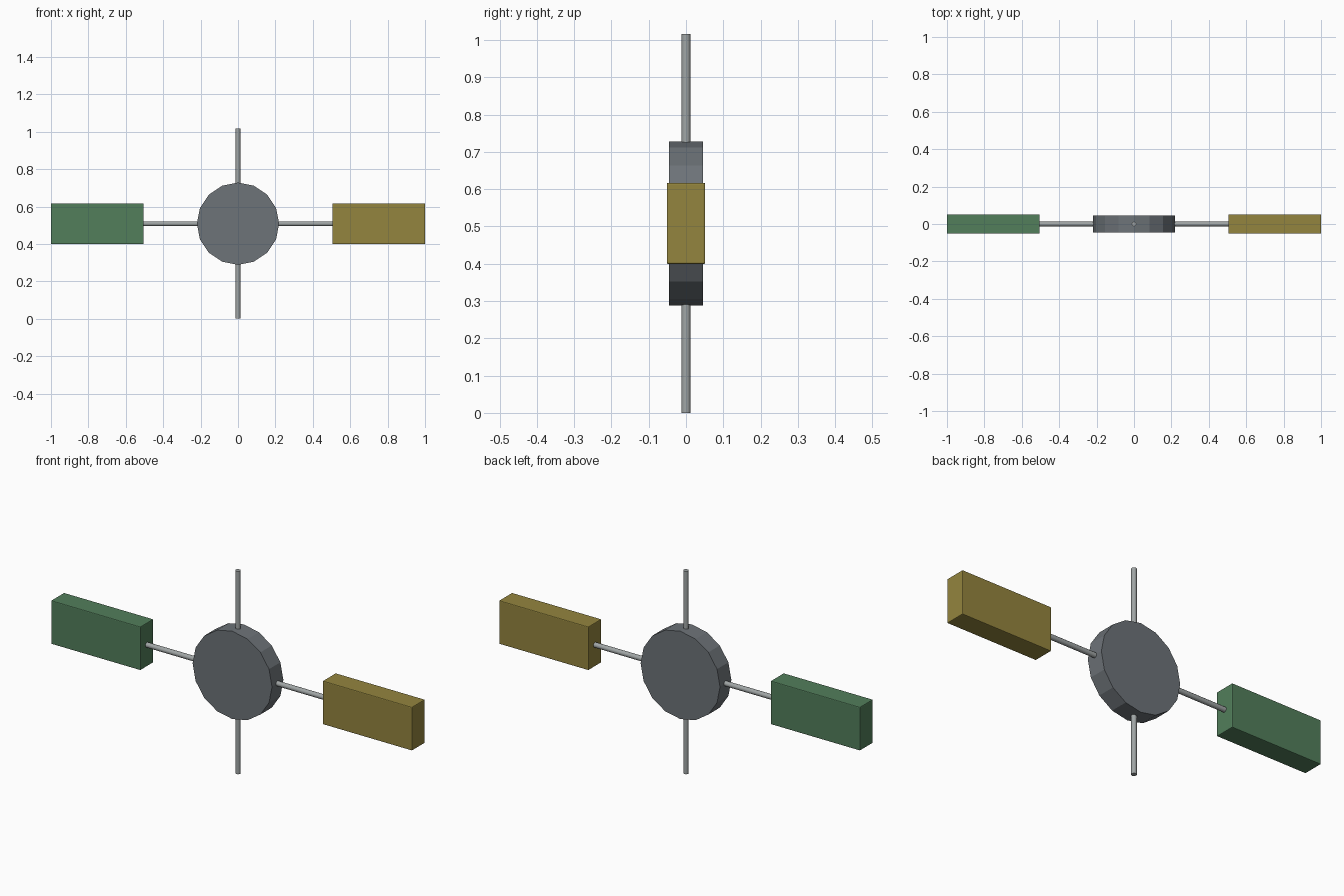
import bpy, math

if "Cube" in bpy.data.objects:
    bpy.data.objects.remove(bpy.data.objects["Cube"])

CZ = 0.508  # height of the hub centre


def srgb(r, g, b):
    lin = lambda c: c / 12.92 if c <= 0.04045 else ((c + 0.055) / 1.055) ** 2.4
    return tuple(lin(c / 255) for c in (r, g, b)) + (1.0,)


def material(name, rgb):
    m = bpy.data.materials.new(name)
    m.diffuse_color = srgb(*rgb)
    m.use_nodes = True
    m.node_tree.nodes["Principled BSDF"].inputs["Base Color"].default_value = m.diffuse_color
    return m


GREEN = material("green", (82, 126, 91))
YELLOW = material("ochre yellow", (148, 133, 62))
SLATE = material("slate grey", (109, 115, 120))
STEEL = material("light steel", (160, 165, 165))


def cylinder(name, radius, length, sides, rot, mat):
    bpy.ops.mesh.primitive_cylinder_add(vertices=sides, radius=radius, depth=length,
                                        location=(0, 0, CZ), rotation=rot)
    ob = bpy.context.object
    ob.name = name
    ob.data.materials.append(mat)
    return ob


def panel(name, side, mat):
    bpy.ops.mesh.primitive_cube_add(size=1, location=(side * 0.7525, 0, CZ))
    ob = bpy.context.object
    ob.name = name
    ob.scale = (0.495, 0.103, 0.218)
    bpy.ops.object.transform_apply(location=False, rotation=False, scale=True)
    ob.data.materials.append(mat)
    bevel = ob.modifiers.new("soft_edges", 'BEVEL')
    bevel.width = 0.004
    bevel.segments = 2


# Central disc, with corners at top and sides
cylinder("hub_disc", 0.22, 0.09, 16, (math.pi / 2, 0, 0), SLATE)

# Crossed rods through the hub
for name, length, rot in (("vertical_rod", 2 * CZ, (0, 0, 0)),
                          ("horizontal_rod", 1.02, (0, math.pi / 2, 0))):
    cylinder(name, 0.0125, length, 12, rot, STEEL)
    bpy.ops.object.shade_smooth_by_angle(angle=math.radians(40))

# Rectangular end panels
panel("left_panel", -1, GREEN)
panel("right_panel", 1, YELLOW)
